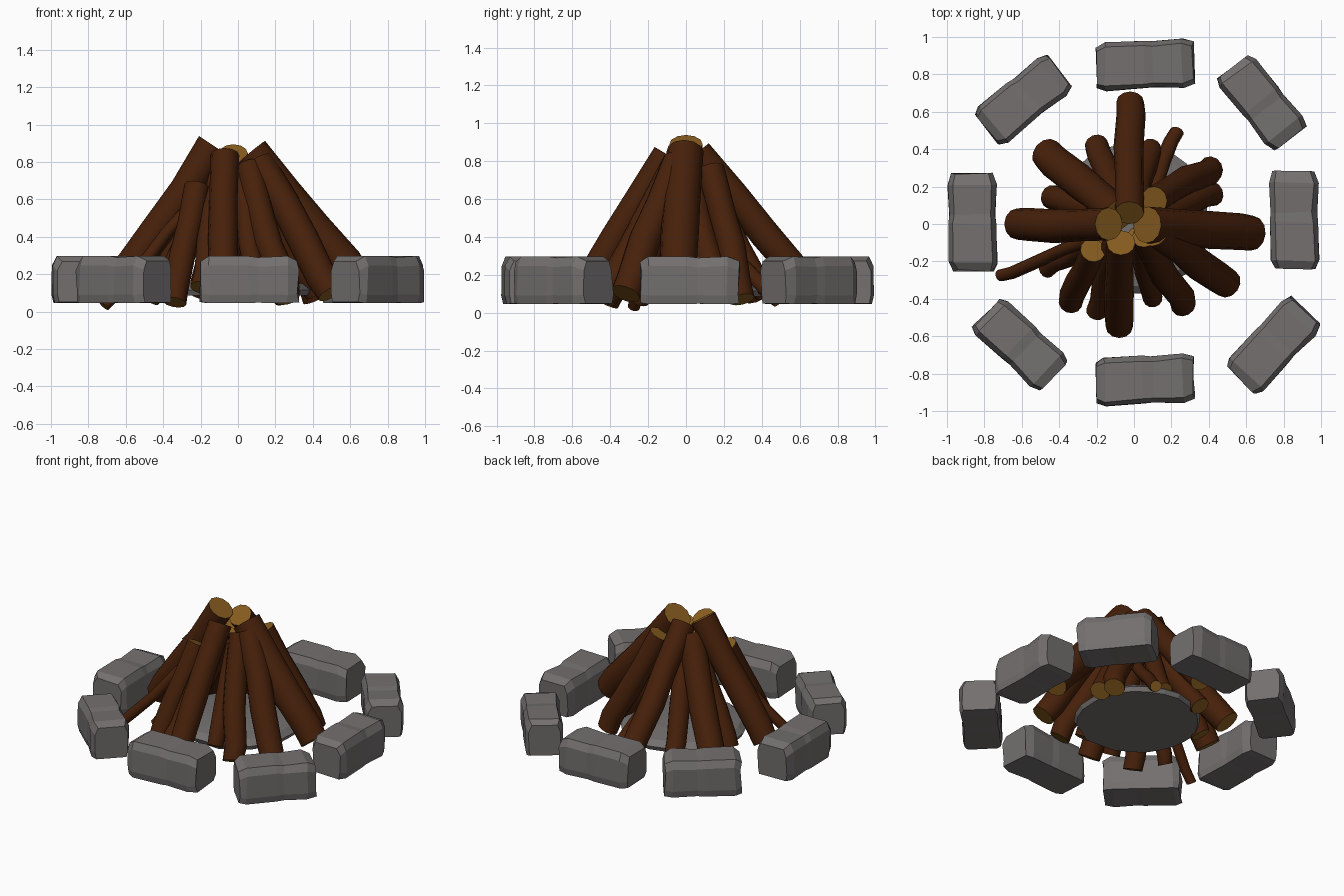
import bpy, bmesh, math, random
from mathutils import Vector

if "Cube" in bpy.data.objects:
    bpy.data.objects.remove(bpy.data.objects["Cube"])
random.seed(4)


def material(name, rgb):
    m = bpy.data.materials.new(name)
    m.diffuse_color = (*rgb, 1)
    m.use_nodes = True
    m.node_tree.nodes["Principled BSDF"].inputs["Base Color"].default_value = m.diffuse_color
    return m


stone_mat = material("stone_grey", (0.172, 0.160, 0.158))
bark_mat = material("bark_brown", (0.062, 0.0145, 0.003))
wood_mat = material("cut_wood_tan", (0.235, 0.105, 0.014))


def finish(bm, name, mats, smooth=False):
    bmesh.ops.recalc_face_normals(bm, faces=bm.faces)
    me = bpy.data.meshes.new(name)
    bm.to_mesh(me)
    bm.free()
    for m in mats:
        me.materials.append(m)
    ob = bpy.data.objects.new(name, me)
    bpy.context.collection.objects.link(ob)
    if smooth:
        bpy.ops.object.select_all(action='DESELECT')
        ob.select_set(True)
        bpy.context.view_layer.objects.active = ob
        bpy.ops.object.shade_smooth_by_angle(angle=math.radians(40))
    return ob


def loft(bm, rings, cap_index=0):
    """Skin a list of vertex rings and close both ends."""
    rings = [[bm.verts.new(p) for p in r] for r in rings]
    for a, b in zip(rings, rings[1:]):
        n = len(a)
        for i in range(n):
            bm.faces.new((a[i], a[(i + 1) % n], b[(i + 1) % n], b[i]))
    for r in (rings[0], rings[-1]):
        bm.faces.new(r).material_index = cap_index


def stone(x, y, deg, scale=1):
    """Chipped block lofted from chamfered sections: x, half width, side shift, low, high."""
    bm = bmesh.new()
    rings = []
    for sx, w, s, lo, hi in ((-.258, .108, -.005, .052, .268), (-.215, .13, -.003, .045, .297),
                             (-.01, .127, .003, .045, .297), (.04, .123, .003, .048, .29),
                             (.2, .132, .003, .045, .297), (.258, .112, .006, .05, .272)):
        j = lambda: random.uniform(-.007, .007)
        rings.append([(sx + j(), s + w * k, z) for k, z in (
            (-.92, lo), (.92, lo), (1 + j(), lo + .045), (1 + j() * 3, hi - .05),
            (.80 + j() * 5, hi), (-.80 + j() * 5, hi), (-1 + j() * 3, hi - .05),
            (-1 + j(), lo + .045))])
    loft(bm, rings)
    ob = finish(bm, "ring_stone", [stone_mat])
    ob.location = (x, y, 0)
    ob.rotation_euler.z = math.radians(deg)
    ob.scale = (scale, scale, 1)


def log(reach, foot_z, top, r):
    """Slightly crooked log from the ground up to the peak; reach is its outermost point."""
    d = Vector((*reach, 0)) - Vector((top[0], top[1], 0))
    out = d.normalized()
    foot = Vector((*reach, foot_z)) - out * r * .75
    top = Vector(top)
    axis = (top - foot).normalized()
    u = axis.cross(Vector((0, 0, 1))).normalized()
    v = axis.cross(u)
    bm = bmesh.new()
    rings = []
    for t, s in ((0, .95), (.12, 1), (.4, 1.03), (.68, .98), (1, 1)):
        c = foot.lerp(top, t)
        if 0 < t < 1:
            c = c + u * random.uniform(-.013, .013) + v * random.uniform(-.013, .013)
        rings.append([c + (u * math.cos(a) + v * math.sin(a)) * r * s
                      for a in (i * math.tau / 12 for i in range(12))])
    loft(bm, rings, 1)
    finish(bm, "log", [bark_mat, wood_mat], True)


# Ring of stones
for s in ((.06, .85, 2), (.06, -.835, 2), (-.862, .01, 90), (.858, .02, 90),
          (-.592, .662, 38, .96), (.68, .65, -52, .95), (-.61, -.645, -44, .96),
          (.745, -.65, 46, .98)):
    stone(*s)

# Low rough-edged ash bed under the logs
bm = bmesh.new()
jag = [random.uniform(.97, 1.03) for _ in range(24)]
loft(bm, [[(-.01 + r * k * math.cos(a), .03 + r * k * math.sin(a), z)
           for k, a in ((jag[i], i * math.tau / 24) for i in range(24))]
          for r, z in ((.395, .085), (.41, .115), (.37, .15), (.22, .17), (.05, .18))])
finish(bm, "ash_bed", [stone_mat])

# Main logs: outermost point, foot height, top centre, radius
for l in (((-.02, .71), .13, (-.025, .06, .845), .078),
          ((.705, -.055), .17, (.07, -.005, .85), .098),
          ((-.69, 0), .15, (-.135, 0, .89), .088),
          ((-.08, -.605), .10, (-.07, -.10, .835), .077),
          ((-.36, -.465), .05, (-.22, -.14, .67), .068),
          ((-.21, -.51), .13, (-.10, -.07, .72), .06),
          ((.29, -.48), .07, (.06, -.06, .78), .072),
          ((.11, -.44), .12, (.02, -.06, .72), .055),
          ((.55, -.355), .10, (.11, -.04, .80), .083),
          ((.46, .32), .07, (.11, .13, .76), .073),
          ((.47, .18), .10, (.06, .03, .70), .07),
          ((-.52, .42), .10, (-.08, .05, .77), .09),
          ((-.49, .16), .10, (-.12, .04, .68), .068),
          ((.10, .45), .12, (.02, .10, .70), .058),
          ((-.22, .47), .10, (-.06, .07, .70), .066)):
    log(*l)

# Thin kindling branches
for l in (((.24, .52), .06, (.07, .10, .45), .04),
          ((-.74, -.285), .03, (-.22, -.08, .60), .034),
          ((-.50, -.26), .06, (-.17, -.08, .58), .05)):
    log(*l)
